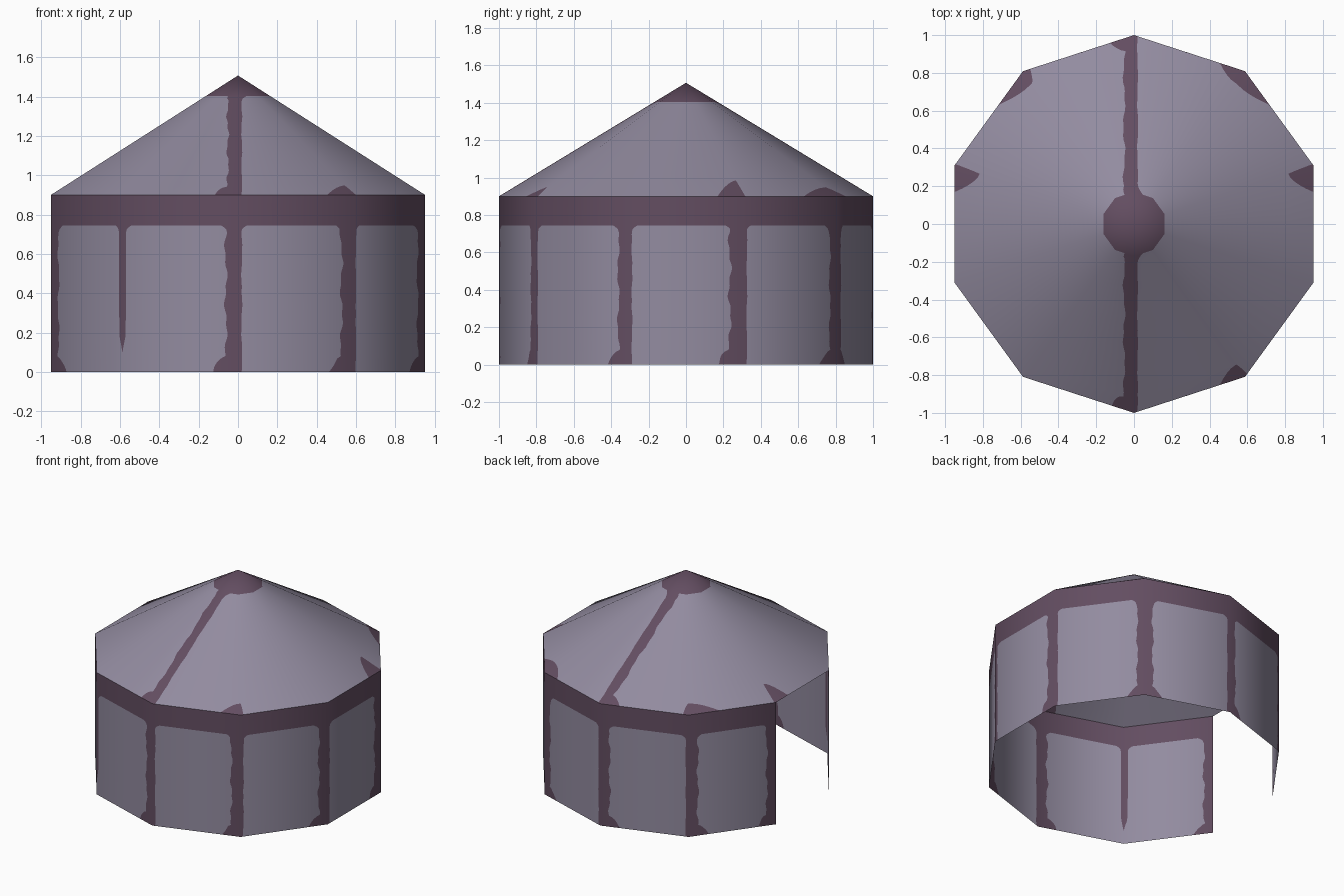
import bpy, math
from mathutils import Vector

if "Cube" in bpy.data.objects:
    bpy.data.objects.remove(bpy.data.objects["Cube"])

N = 10
EAVE, APEX, BAND = 0.90, 1.507, 0.745
EDGE = 2 * math.sin(math.pi / N)


def material(name, rgb):
    m = bpy.data.materials.new(name)
    m.diffuse_color = (*rgb, 1)
    m.use_nodes = True
    m.node_tree.nodes["Principled BSDF"].inputs["Base Color"].default_value = m.diffuse_color
    return m


MATS = [material("grey lilac", (0.29, 0.26, 0.35)), material("dark plum", (0.125, 0.075, 0.12))]

# painted stripe widths each side of a corner: angle -> (before, after)
POSTS = {18: (.075, .02), 54: (.05, .06), 90: (.02, .065), 126: (.02, .065), 162: (.065, .02),
         198: (.02, .065), 234: (.03, .02), 270: (.065, .02), 306: (.065, .02), 342: (.065, .02)}
# painted patches on the roof at the eave: angle -> (before, after, depth)
PATCHES = {18: (.14, .01, .14), 54: (.22, .14, .08), 126: (.04, .22, .08),
           162: (.01, .14, .14), 306: (.14, .02, .08)}


def corner(deg):
    a = math.radians(deg)
    return Vector((math.cos(a), math.sin(a), 0))


def wobble(v, seed):
    return 1 + .10 * math.sin(v * 23 + seed) + .06 * math.sin(v * 61 + 2 * seed)


def post_width(deg, side, z):
    w = POSTS[deg][side]
    if deg == 234:                                 # thin stripe that fades out
        w *= min(1, max(0, (z - .1) / .08)) * (.7 + .3 * min(1, z / .4))
    else:
        w *= wobble(z, deg)
        if w > .04 and z < .08:                    # foot flare
            w += .07 * (1 - z / .08) ** .6
    if z > BAND - .03:                             # rounded panel corner
        w += .03 * ((z - BAND + .03) / .03) ** 2
    return w


def roof_width(deg, side, t):
    d = 1 - t
    if deg in (90, 270):                           # long seam stripe
        wide = side == (0 if deg == 270 else 1)
        w = (.055 if wide else .02) * wobble(t, deg)
        if wide and d < .07:
            w += .075 * (1 - d / .07) ** .6
        if t < .22:
            w += .03 * ((.22 - t) / .05) ** 2
        return w
    if deg in PATCHES:
        p = PATCHES[deg]
        return p[side] * max(0, 1 - d / p[2]) ** .7
    return 0


class Builder:
    """Collects faces with shared points and one colour index per face."""
    def __init__(self):
        self.verts, self.keys, self.faces, self.cols = [], {}, [], []

    def face(self, pts, col):
        ids = []
        for p in pts:
            k = tuple(round(c, 5) for c in p)
            if k not in self.keys:
                self.keys[k] = len(self.verts)
                self.verts.append(k)
            if self.keys[k] not in ids:
                ids.append(self.keys[k])
        if len(ids) > 2:
            self.faces.append(ids)
            self.cols.append(col)

    def rows(self, row, levels):
        # stripe, plain panel, stripe between neighbouring levels
        for v0, v1 in zip(levels, levels[1:]):
            lo, hi = row(v0), row(v1)
            for k in range(3):
                self.face((lo[k], lo[k + 1], hi[k + 1], hi[k]), 0 if k == 1 else 1)

    def finish(self, name, normal):
        me = bpy.data.meshes.new(name)
        me.from_pydata(self.verts, [], self.faces)
        for m in MATS:
            me.materials.append(m)
        for p, c in zip(me.polygons, self.cols):
            p.material_index = c
            p.use_smooth = True
        me.update()
        me.normals_split_custom_set_from_vertices([normal(Vector(v)) for v in self.verts])
        ob = bpy.data.objects.new(name, me)
        bpy.context.collection.objects.link(ob)


wall, roof = Builder(), Builder()
apex = Vector((0, 0, APEX))
CAP = .17

for i in range(N):
    d0, d1 = 18 + 36 * i, (18 + 36 * (i + 1)) % 360
    a, b = corner(d0), corner(d1)
    up = Vector((0, 0, 1))

    # wall panel with post stripes and top band; one side is the open doorway
    if d0 != 162:
        def wall_row(z):
            s0, s1 = post_width(d0, 1, z) / EDGE, 1 - post_width(d1, 0, z) / EDGE
            return [a.lerp(b, s) + up * z for s in (0, s0, s1, 1)]
        low = [k * .01 for k in range(9)]
        mid = [.08 + k * .015 for k in range(1, 43)]
        top = [BAND - .02, BAND - .012, BAND - .005, BAND]
        levels = low + [z for z in mid if z < BAND - .025] + top
        wall.rows(wall_row, levels)
        last = wall_row(BAND)
        wall.face(last + [b + up * EAVE, a + up * EAVE], 1)

    # roof facet with seam stripes, eave patches and the painted cap
    def roof_row(t):
        full = EDGE * t
        s0 = min(.5, roof_width(d0, 1, t) / full)
        s1 = max(.5, 1 - roof_width(d1, 0, t) / full)
        return [apex.lerp(a.lerp(b, s) + up * EAVE, t) for s in (0, s0, s1, 1)]
    levels = [1 - k * .01 for k in range(16)] + [.82 - k * .025 for k in range(25)]
    levels += [.2, .19, .18, CAP]
    roof.rows(roof_row, levels)
    roof.face(roof_row(CAP) + [apex], 1)

# wall and roof are smooth around, sharp at the eave
wall.finish("tent_wall", lambda p: Vector((p.x, p.y, 0)).normalized())


def cone_normal(p):
    r = Vector((p.x, p.y, 0))
    if r.length < 1e-4:
        return Vector((0, 0, 1))
    return (r.normalized() * (APEX - EAVE) + Vector((0, 0, .951))).normalized()


roof.finish("tent_roof", cone_normal)
